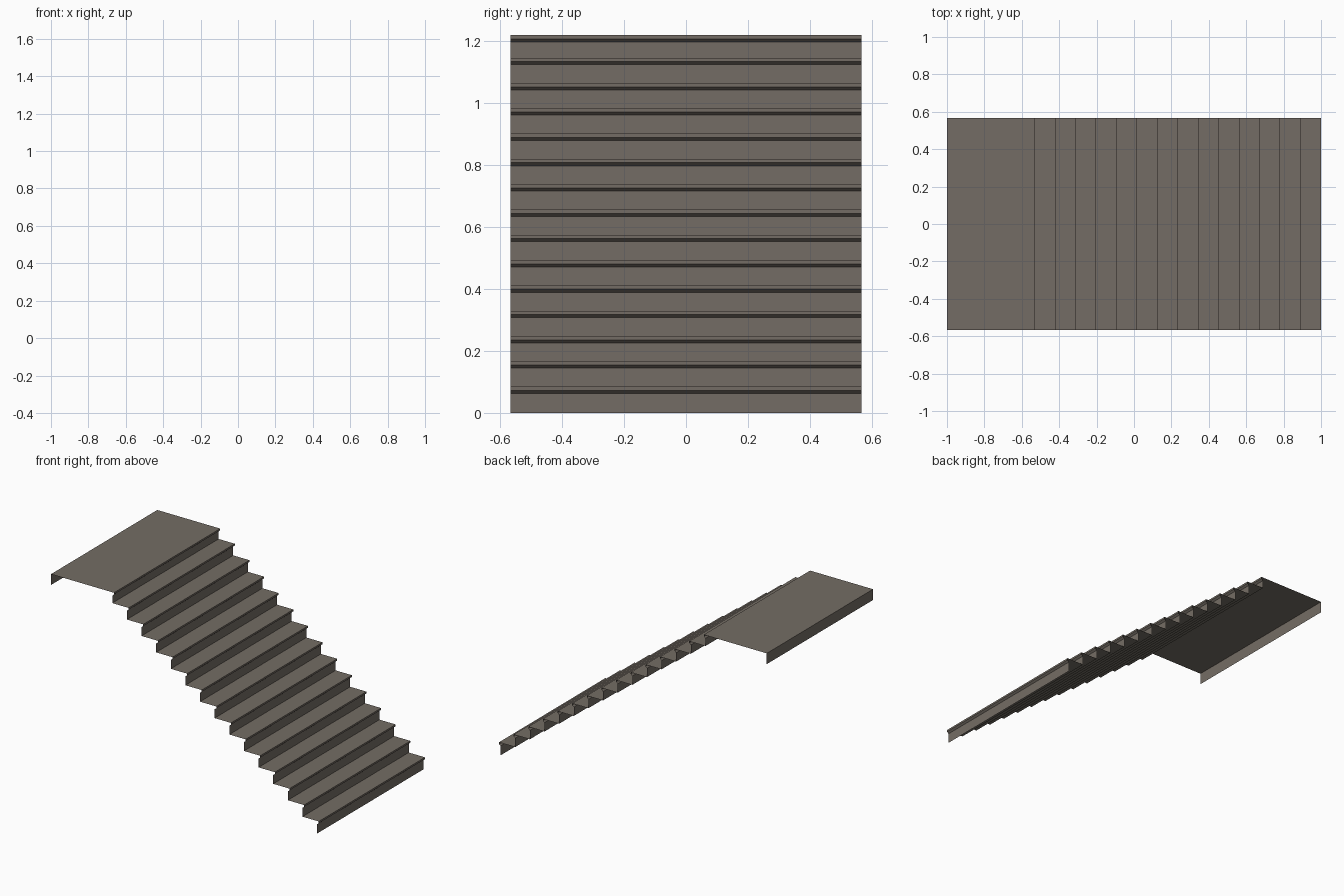
import bpy, bmesh

if "Cube" in bpy.data.objects:
    bpy.data.objects.remove(bpy.data.objects["Cube"])

# Single stone colour
stone = bpy.data.materials.new("warm grey stone")
stone.diffuse_color = (0.175, 0.152, 0.128, 1)
stone.use_nodes = True
stone.node_tree.nodes["Principled BSDF"].inputs["Base Color"].default_value = stone.diffuse_color

STEPS, HALF_W = 15, 0.567
RUN, RISE = 1.53 / 14, 0.0817
TOP = 1.22

# Side profile (x, z): riser, slanted nosing, tread, repeated up to the landing
profile = []
for i in range(STEPS):
    x = 1.0 - i * RUN
    z_top = min((i + 1) * RISE + 0.003, TOP)
    z_low = i * RISE + 0.003 if i else 0.0
    profile += [(x - 0.012, z_low), (x - 0.012, z_top - 0.022), (x, z_top - 0.012), (x, z_top)]
# Landing and its rear lip
profile += [(-1.0, TOP), (-1.0, TOP - 0.073)]

# Thin sheet swept across the width
bm = bmesh.new()
rows = [[bm.verts.new((x, y, z)) for x, z in profile] for y in (-HALF_W, HALF_W)]
for k in range(len(profile) - 1):
    bm.faces.new((rows[0][k], rows[1][k], rows[1][k + 1], rows[0][k + 1]))
mesh = bpy.data.meshes.new("staircase")
bm.to_mesh(mesh)
bm.free()
mesh.materials.append(stone)
bpy.context.collection.objects.link(bpy.data.objects.new("staircase", mesh))
